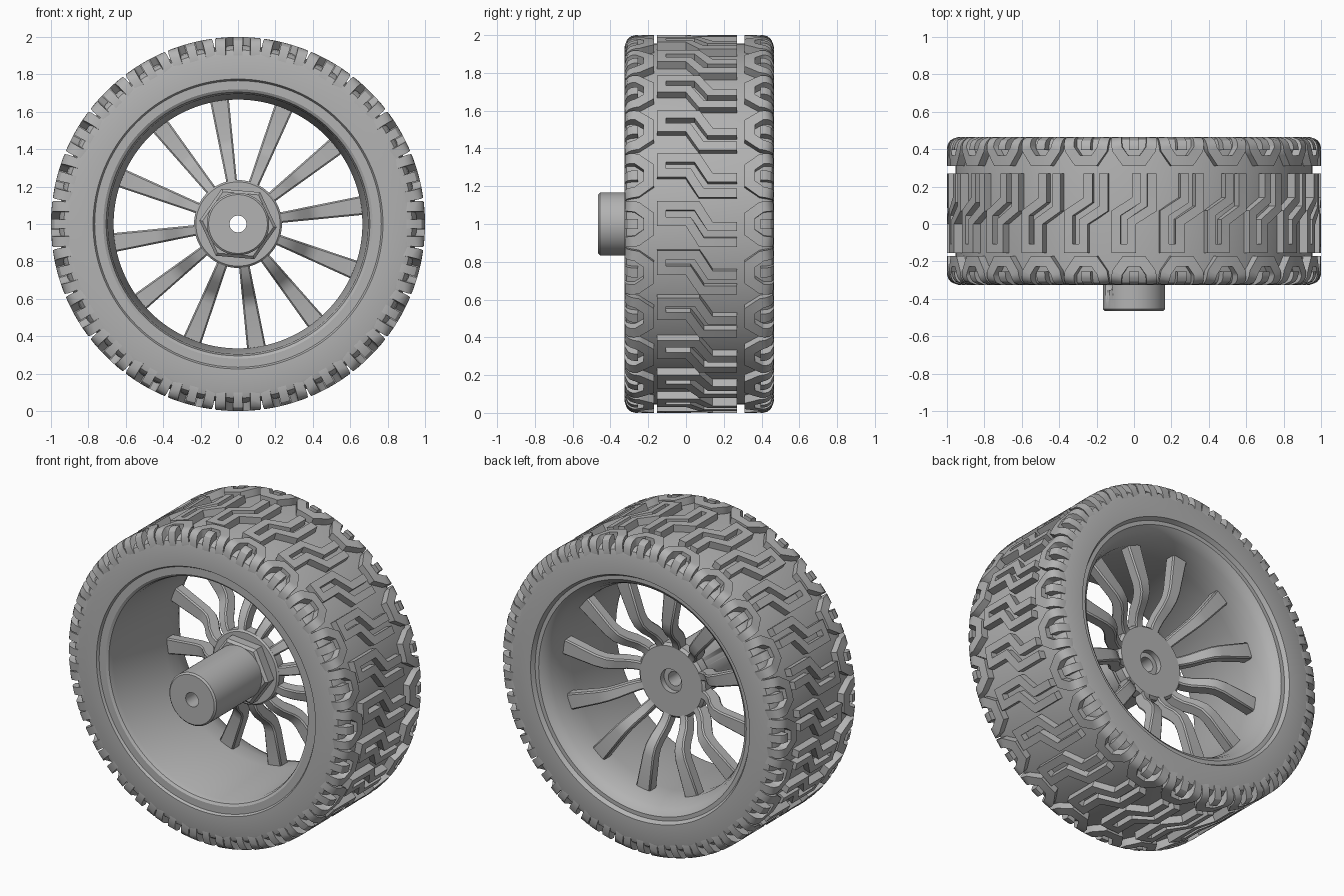
import bpy, bmesh, math
from mathutils import Vector

if "Cube" in bpy.data.objects:
    bpy.data.objects.remove(bpy.data.objects["Cube"])

grey = bpy.data.materials.new("plain_grey")
grey.use_nodes = True
COLOUR = (0.45, 0.45, 0.45, 1)
grey.diffuse_color = COLOUR
grey.node_tree.nodes["Principled BSDF"].inputs["Base Color"].default_value = COLOUR

MID, HALF = 0.07, 0.395      # tyre centre and half width along the axle
TREAD_REPEATS, SPOKES = 24, 12


def polar(r, y, a):
    return Vector((r * math.cos(a), y, 1 + r * math.sin(a)))


def finish(bm, name, angle=30):
    bmesh.ops.recalc_face_normals(bm, faces=bm.faces)
    mesh = bpy.data.meshes.new(name)
    bm.to_mesh(mesh)
    bm.free()
    mesh.materials.append(grey)
    obj = bpy.data.objects.new(name, mesh)
    bpy.context.collection.objects.link(obj)
    bpy.ops.object.select_all(action='DESELECT')
    obj.select_set(True)
    bpy.context.view_layer.objects.active = obj
    bpy.ops.object.shade_smooth_by_angle(angle=math.radians(angle))
    return obj


def lathe(name, profile, sides=128, start=0.0):
    """Turn a closed (y, r) profile around the axle."""
    bm = bmesh.new()
    rings = [[bm.verts.new(polar(r, y, start + math.tau * i / sides)) for y, r in profile]
             for i in range(sides)]
    n = len(profile)
    for i in range(sides):
        a, b = rings[i], rings[(i + 1) % sides]
        for j in range(n):
            k = (j + 1) % n
            bm.faces.new((a[j], a[k], b[k], b[j]))
    return finish(bm, name)


def edges_of(path, half):
    """Left and right outlines of a mitred stroke."""
    pts = [Vector(p) for p in path]
    out = []
    for i, p in enumerate(pts):
        d0 = (p - pts[max(i - 1, 0)]).normalized()
        d1 = (pts[min(i + 1, len(pts) - 1)] - p).normalized()
        d = (d0 + d1).normalized()
        side = Vector((-d.y, d.x))
        ref = d1 if d1.length else d0
        side *= half / max(0.5, d.dot(ref))
        out.append((p + side, p - side))
    return out


def strip(bm, path, half, place):
    """Solid stroke; place(point, 0 or 1) gives its lower and upper surface."""
    sections = []
    for left, right in edges_of(path, half):
        sections.append([bm.verts.new(place(*q)) for q in
                         ((left, 0), (right, 0), (right, 1), (left, 1))])
    for a, b in zip(sections, sections[1:]):
        for j in range(4):
            k = (j + 1) % 4
            bm.faces.new((a[j], a[k], b[k], b[j]))
    bm.faces.new(sections[0])
    bm.faces.new(sections[-1][::-1])


def refine(path, step=0.02):
    out = [Vector(path[0])]
    for a, b in zip(path, path[1:]):
        a, b = Vector(a), Vector(b)
        n = max(1, math.ceil((b - a).length / step))
        out += [a.lerp(b, i / n) for i in range(1, n + 1)]
    return out


# Tyre carcass with flat sidewalls
half_profile = [(0.37, 0.76), (HALF, 0.775), (HALF, 0.90), (0.385, 0.93), (0.36, 0.948), (0.32, 0.955)]
lathe("tyre_body", [(MID + v, r) for v, r in half_profile]
      + [(MID - v, r) for v, r in reversed(half_profile)])

# Tread blocks: shoulder loops, tongues and slit zigzags
ROUND = 0.06


def tread_place(centre):
    def place(p, top):
        v = max(-HALF, min(HALF, p.y))
        d = max(0.0, abs(v) - (HALF - ROUND))
        r = 1 - ROUND + math.sqrt(max(0.0, ROUND ** 2 - d ** 2)) if top else 0.90
        return polar(r, MID + v, centre - p.x)
    return place


shoulder = [(-0.1, HALF), (-0.09, 0.33), (-0.045, 0.268), (0.045, 0.268), (0.09, 0.33), (0.1, HALF)]
tongue = [(0, 0.325), (0, HALF)]
zig = [(-0.055, -0.2), (-0.055, -0.035), (0.055, 0.035), (0.055, 0.2)]
rails = edges_of(zig, 0.042)
hairpin = [p for p, _ in reversed(rails)] + [p for _, p in rails]

bm = bmesh.new()
for i in range(TREAD_REPEATS):
    centre = math.pi / 2 + math.tau * i / TREAD_REPEATS
    place = tread_place(centre)
    for s in (1, -1):
        for path, half in ((shoulder, 0.028), (tongue, 0.026)):
            strip(bm, refine([(s * u, s * v) for u, v in path]), half, place)
    strip(bm, hairpin, 0.024, place)
finish(bm, "tread_blocks")

# Rim barrel
lathe("rim", [(-0.31, 0.768), (-0.31, 0.72), (-0.30, 0.705), (-0.27, 0.695), (0.20, 0.665),
              (0.30, 0.665), (0.38, 0.69), (0.42, 0.71), (0.44, 0.735), (0.44, 0.768)])

# Cranked spokes, wider towards the rim
spoke_path = [(0.19, 0.105), (0.26, 0.125), (0.31, 0.16), (0.36, 0.215), (0.40, 0.245),
              (0.45, 0.257), (0.69, 0.262)]
bm = bmesh.new()
for i in range(SPOKES):
    a = math.radians(8.5) + math.tau * i / SPOKES

    def spoke_place(p, side, a=a):
        w = 0.028 + 0.022 * (p.x - 0.22) / 0.44
        tangent = Vector((-math.sin(a), 0, math.cos(a)))
        return polar(p.x, p.y, a) + tangent * (w if side else -w)

    strip(bm, spoke_path, 0.036, spoke_place)
spokes = finish(bm, "spokes")
bevel = spokes.modifiers.new("soft_edges", 'BEVEL')
bevel.width = 0.008
bevel.segments = 1
bevel.limit_method = 'ANGLE'
bevel.angle_limit = math.radians(60)

# Hub flange, hexagon and bored axle sleeve
lathe("hub_flange", [(0.07, 0.1), (0.07, 0.225), (0.08, 0.235), (0.135, 0.235), (0.15, 0.22),
                     (0.15, 0.075), (0.11, 0.075), (0.11, 0.1)], 64)
lathe("hub_hexagon", [(0.0, 0.1), (0.0, 0.19), (0.015, 0.207), (0.08, 0.207), (0.08, 0.1)],
      6, math.radians(-5))
sleeve = lathe("axle_sleeve", [(-0.465, 0.045), (-0.465, 0.157), (-0.455, 0.167), (0.09, 0.167),
                               (0.115, 0.12), (0.115, 0.045)], 64)

# Two set-screw holes in the sleeve
for i, s in enumerate((1, -1)):
    a = math.pi - s * math.radians(36)
    direction = Vector((math.cos(a), 0, math.sin(a)))
    bm = bmesh.new()
    bmesh.ops.create_cone(bm, cap_ends=True, segments=24, radius1=0.032, radius2=0.032, depth=0.12)
    turn = direction.to_track_quat('Z', 'Y').to_matrix().to_4x4()
    bmesh.ops.transform(bm, matrix=turn, verts=bm.verts)
    bmesh.ops.translate(bm, vec=polar(0.165, -0.325, a), verts=bm.verts)
    cutter = finish(bm, "screw_hole_cutter_%d" % (i + 1))
    cutter.hide_render = True
    cutter.hide_viewport = True
    cut = sleeve.modifiers.new("screw_hole", 'BOOLEAN')
    cut.operation = 'DIFFERENCE'
    cut.solver = 'EXACT'
    cut.object = cutter
